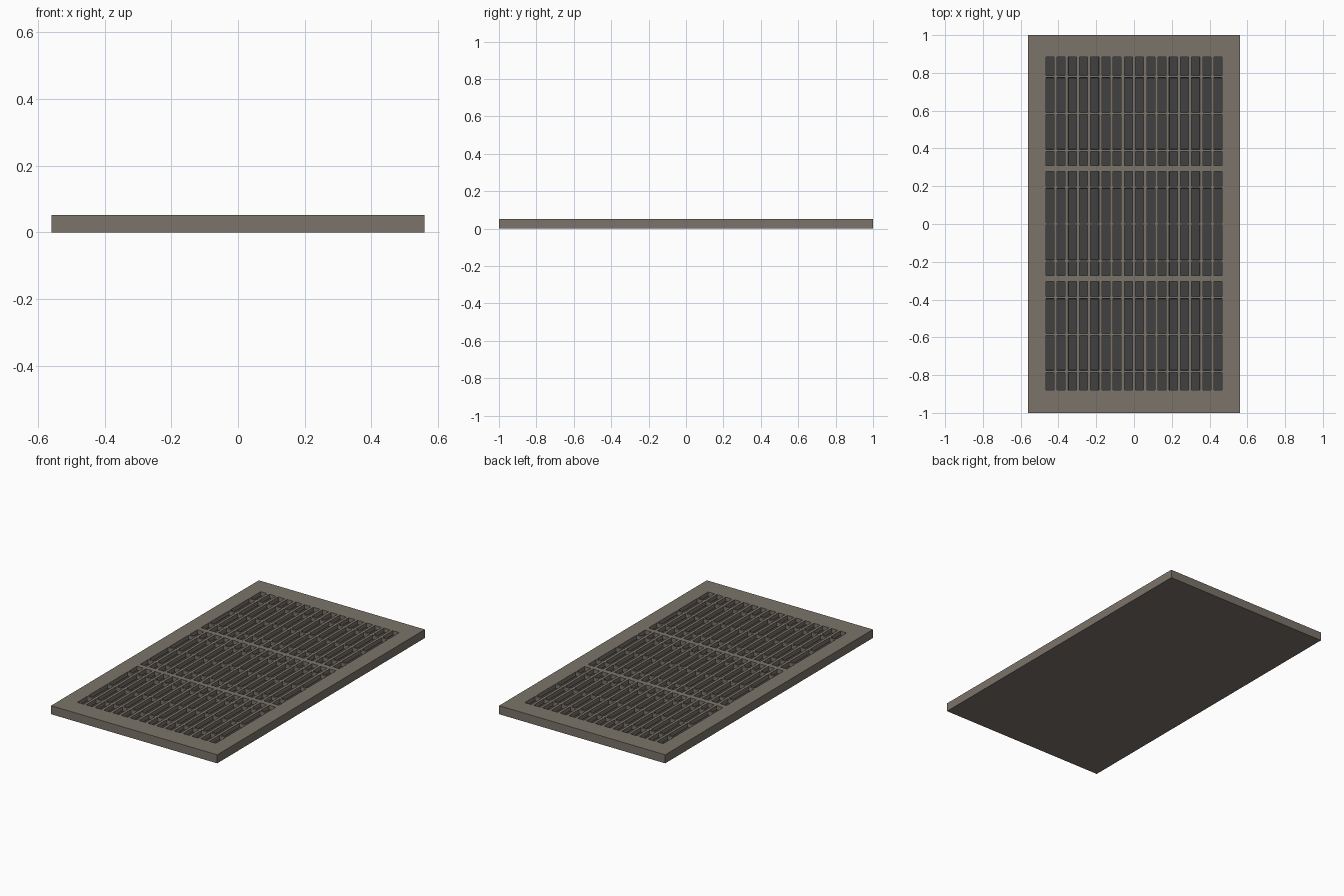
import bpy, bmesh

if "Cube" in bpy.data.objects:
    bpy.data.objects.remove(bpy.data.objects["Cube"])

W, L, H = 0.56, 1.0, 0.052      # half width, half length, height
DEPTH = 0.025                   # slot depth


def material(name, rgb):
    m = bpy.data.materials.new(name)
    m.diffuse_color = (*rgb, 1)
    m.use_nodes = True
    m.node_tree.nodes["Principled BSDF"].inputs["Base Color"].default_value = m.diffuse_color
    return m


frame_mat = material("warm grey metal", (0.196, 0.174, 0.143))
dark_mat = material("dark grey", (0.053, 0.053, 0.053))

# Column slots: 16 equal slots across the width
pitch, half_slot = 0.0594, 0.0215
cols = [((i - 7.5) * pitch - half_slot, (i - 7.5) * pitch + half_slot) for i in range(16)]

# Row slots: three panels, crossed by thin bars every 0.195
rows = []
for low, high in ((-0.88, -0.305), (-0.273, 0.277), (0.31, 0.885)):
    start = low
    for k in range(-4, 5):
        bar = k * 0.195
        if low < bar < high:
            rows.append((start, bar - 0.0055))
            start = bar + 0.0055
    rows.append((start, high))

xs = [-W] + [v for c in cols for v in c] + [W]
ys = [-L] + [v for r in rows for v in r] + [L]

# Grid top: odd cells in both directions are slots
bm = bmesh.new()
grid = [[bm.verts.new((x, y, H)) for x in xs] for y in ys]
slots = []
for j in range(len(ys) - 1):
    for i in range(len(xs) - 1):
        f = bm.faces.new((grid[j][i], grid[j][i + 1], grid[j + 1][i + 1], grid[j + 1][i]))
        if i % 2 and j % 2:
            slots.append(f)

# Outer sides and underside
rim = [e for e in bm.edges if e.is_boundary]
ext = bmesh.ops.extrude_edge_only(bm, edges=rim)["geom"]
for v in ext:
    if isinstance(v, bmesh.types.BMVert):
        v.co.z = 0
bottom = [e for e in bm.edges if e.is_boundary]
bmesh.ops.contextual_create(bm, geom=bottom)

# Sink the slots and darken their floors
for f in slots:
    f.material_index = 1
walls = bmesh.ops.inset_individual(bm, faces=slots, thickness=0.0005, depth=0)["faces"]
for f in walls:
    f.material_index = 0
for f in slots:
    for v in f.verts:
        v.co.z = H - DEPTH
bmesh.ops.recalc_face_normals(bm, faces=bm.faces[:])

mesh = bpy.data.meshes.new("floor_grate")
bm.to_mesh(mesh)
bm.free()
mesh.materials.append(frame_mat)
mesh.materials.append(dark_mat)
grate = bpy.data.objects.new("floor_grate", mesh)
bpy.context.collection.objects.link(grate)
